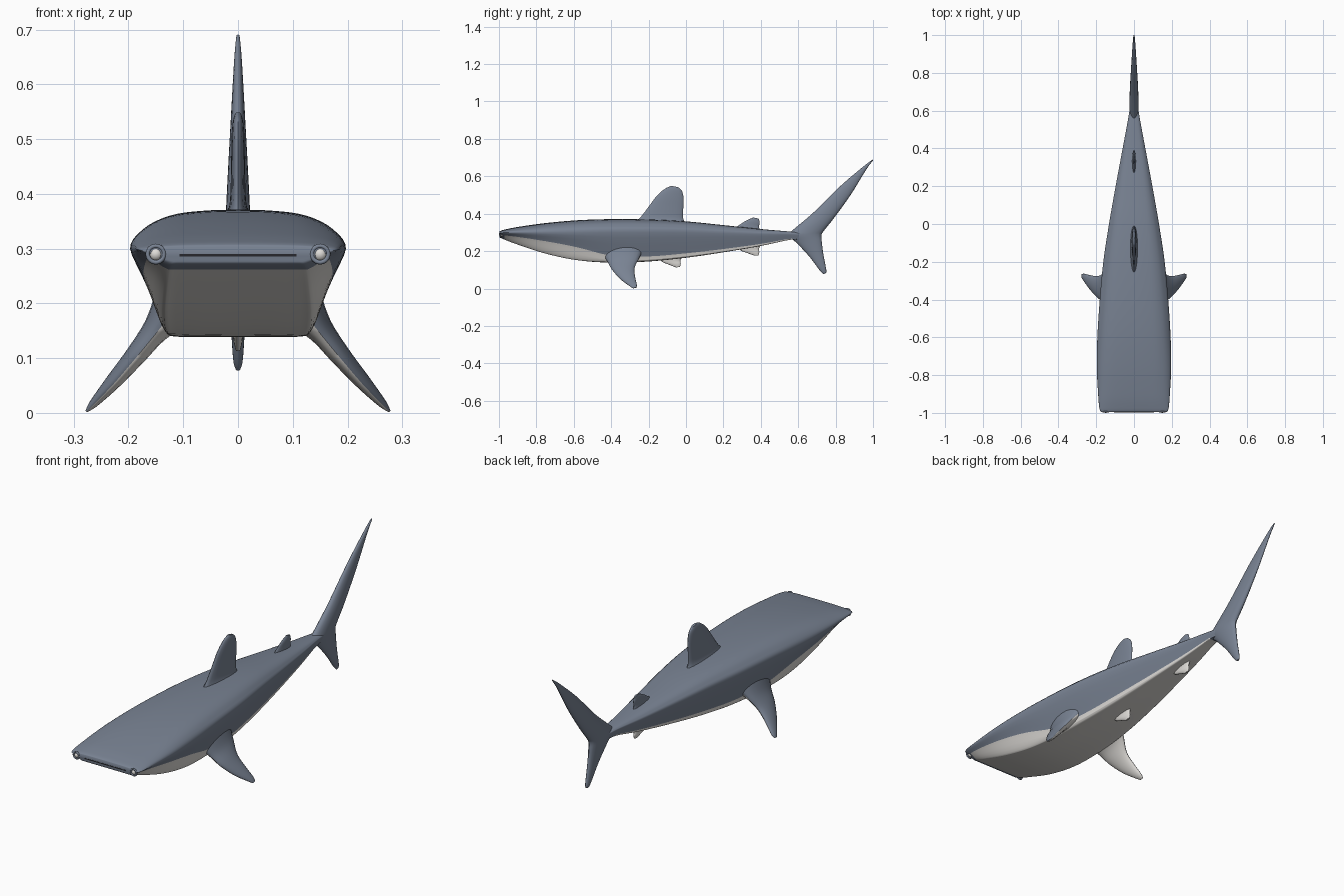
import bpy, bmesh, math
from mathutils import Vector

if "Cube" in bpy.data.objects:
    bpy.data.objects.remove(bpy.data.objects["Cube"])


def material(name, rgb):
    m = bpy.data.materials.new(name)
    m.diffuse_color = (*rgb, 1)
    m.use_nodes = True
    m.node_tree.nodes["Principled BSDF"].inputs["Base Color"].default_value = m.diffuse_color
    return m


SLATE = material("slate", (0.19, 0.225, 0.29))
PALE = material("pale", (0.74, 0.72, 0.69))
DARK = material("dark", (0.02, 0.02, 0.025))


def spline(rows, n, closed=False):
    """Catmull-Rom curve through rows of numbers, n steps per span."""
    rows = [Vector(r) for r in rows]
    m = len(rows)
    at = (lambda i: rows[i % m]) if closed else (lambda i: rows[min(max(i, 0), m - 1)])
    out = []
    for i in range(m if closed else m - 1):
        a, b, c, d = at(i - 1), at(i), at(i + 1), at(i + 2)
        for k in range(n):
            t = k / n
            out.append(0.5 * (2 * b + (c - a) * t + (2 * a - 5 * b + 4 * c - d) * t * t
                              + (3 * b - a - 3 * c + d) * t ** 3))
    return out if closed else out + [rows[-1]]


def loft(name, rings, mats, paint):
    """Skin rings into a capped solid; paint(ring, column) gives the material index."""
    bm = bmesh.new()
    vs = [[bm.verts.new(p) for p in r] for r in rings]
    n = len(rings[0])
    for i in range(len(vs) - 1):
        for j in range(n):
            k = (j + 1) % n
            f = bm.faces.new((vs[i][j], vs[i][k], vs[i + 1][k], vs[i + 1][j]))
            f.material_index = paint(i, j)
    bm.faces.new(vs[0])
    bm.faces.new(vs[-1])
    bmesh.ops.recalc_face_normals(bm, faces=bm.faces)
    me = bpy.data.meshes.new(name)
    bm.to_mesh(me)
    bm.free()
    ob = bpy.data.objects.new(name, me)
    bpy.context.collection.objects.link(ob)
    for m in mats:
        me.materials.append(m)
    finish(ob)
    return ob


def finish(ob, mat=None, name=None):
    if name:
        ob.name = name
    if mat:
        ob.data.materials.append(mat)
    bpy.ops.object.select_all(action='DESELECT')
    bpy.context.view_layer.objects.active = ob
    ob.select_set(True)
    bpy.ops.object.shade_smooth_by_angle(angle=math.radians(50))


def fin(name, stations, side=(1, 0, 0), mats=(SLATE,), inner=0):
    """Stations are leading x,y,z, trailing x,y,z, half thickness."""
    side, n, rings = Vector(side), 20, []
    for s in spline(stations, 5):
        a, b, h = Vector(s[0:3]), Vector(s[3:6]), s[6]
        rings.append([(a + b) / 2 + (a - b) / 2 * math.cos(q) + side * h * math.sin(q)
                      for q in (2 * math.pi * k / n for k in range(n))])
    return loft(name, rings, mats, lambda i, j: inner if j >= n // 2 else 0)


def flat_fin(name, stations, **kw):
    return fin(name, [(0, a, b, 0, c, d, h) for a, b, c, d, h in stations], **kw)


# Body: y, half width, top z, bottom z, height share of the pale belly
body = [(-0.996, 0.168, 0.303, 0.279, 0.4), (-0.992, 0.177, 0.308, 0.272, 0.4),
        (-0.97, 0.184, 0.315, 0.262, 0.42), (-0.9, 0.19, 0.329, 0.236, 0.43),
        (-0.75, 0.197, 0.350, 0.188, 0.40), (-0.58, 0.193, 0.365, 0.152, 0.32),
        (-0.4, 0.181, 0.371, 0.139, 0.16), (-0.2, 0.162, 0.369, 0.145, 0.12),
        (0.0, 0.132, 0.359, 0.165, 0.12), (0.2, 0.097, 0.339, 0.194, 0.12),
        (0.4, 0.060, 0.318, 0.228, 0.12), (0.54, 0.034, 0.306, 0.258, 0.12),
        (0.60, 0.024, 0.300, 0.264, 0.12), (0.65, 0.012, 0.29, 0.275, 0.12)]
STEP = 4
rings, ys = [], []
for y, w, t, b, f in spline(body, 6):
    half = [(0.38, 0.99), (0.68, 0.955), (0.9, 0.86), (1, 0.69),
            (1 - 0.26 * (0.69 - f) / 0.6, f), (0.71, 0.03), (0.58, 0)]
    loop = [(0, 1)] + half + [(0, 0)] + [(-x, z) for x, z in reversed(half)]
    rings.append([(x * w, y, b + z * (t - b)) for x, z in spline(loop, STEP, True)])
    ys.append(y)
loft("body", rings, (SLATE, PALE),
     lambda i, j: int(5 * STEP <= j < 11 * STEP and -0.975 < ys[i] < 0.56))

# Tail fin
flat_fin("tail_fin", [
    (0.735, 0.077, 0.748, 0.082, 0.004), (0.715, 0.097, 0.75, 0.10, 0.009),
    (0.66, 0.17, 0.735, 0.18, 0.014), (0.59, 0.245, 0.726, 0.25, 0.020),
    (0.545, 0.285, 0.724, 0.285, 0.024), (0.57, 0.312, 0.738, 0.31, 0.024),
    (0.68, 0.405, 0.79, 0.375, 0.021), (0.82, 0.543, 0.88, 0.50, 0.014),
    (0.95, 0.654, 0.963, 0.635, 0.007), (1.0, 0.691, 1.0, 0.685, 0.003)])

# Back fins
flat_fin("main_back_fin", [
    (-0.29, 0.345, 0.0, 0.345, 0.028), (-0.245, 0.38, -0.015, 0.375, 0.016),
    (-0.20, 0.437, -0.015, 0.42, 0.013), (-0.155, 0.497, -0.013, 0.48, 0.012),
    (-0.11, 0.535, -0.021, 0.52, 0.010), (-0.075, 0.549, -0.04, 0.541, 0.006)])
flat_fin("rear_back_fin", [
    (0.25, 0.315, 0.40, 0.305, 0.012), (0.285, 0.34, 0.39, 0.33, 0.008),
    (0.325, 0.365, 0.394, 0.352, 0.007), (0.36, 0.380, 0.388, 0.374, 0.004)])

# Belly fins
for name, y, z, h in (("belly_fin", -0.15, 0.145, 1.0), ("rear_belly_fin", 0.27, 0.205, 0.9)):
    flat_fin(name, [
        (y, z + 0.03, y + 0.13, z + 0.03, 0.014), (y + 0.02, z, y + 0.12, z + 0.005, 0.010),
        (y + 0.06, z - 0.018 * h, y + 0.122, z - 0.012 * h, 0.008),
        (y + 0.095, z - 0.032 * h, y + 0.118, z - 0.03 * h, 0.004)], mats=(PALE,))

# Side fins, eyes and eye rims on both sides
side_fin = [(0.115, -0.45, 0.19, -0.23, 0.20, 0.045), (0.15, -0.42, 0.145, -0.252, 0.16, 0.025),
            (0.187, -0.395, 0.10, -0.275, 0.11, 0.019), (0.228, -0.352, 0.052, -0.272, 0.062, 0.014),
            (0.263, -0.305, 0.016, -0.263, 0.02, 0.008), (0.277, -0.285, 0.002, -0.266, 0.004, 0.002)]
for s, tag in ((-1, "left"), (1, "right")):
    fin(tag + "_side_fin", [(s * x, a, b, s * x, c, d, h) for x, a, b, c, d, h in side_fin],
        side=(0.76 * s, 0, 0.65), mats=(SLATE, PALE), inner=1)
    bpy.ops.mesh.primitive_uv_sphere_add(segments=20, ring_count=12, radius=0.013,
                                         location=(s * 0.15, -0.987, 0.29))
    finish(bpy.context.object, PALE, tag + "_eye")
    bpy.ops.mesh.primitive_torus_add(major_radius=0.015, minor_radius=0.004, major_segments=24,
                                     minor_segments=8, location=(s * 0.15, -0.994, 0.29),
                                     rotation=(math.pi / 2, 0, 0))
    finish(bpy.context.object, SLATE, tag + "_eye_rim")

# Mouth slit
bpy.ops.mesh.primitive_cube_add(size=1, location=(0, -0.99, 0.288))
bpy.context.object.scale = (0.214, 0.014, 0.004)
finish(bpy.context.object, DARK, "mouth")
